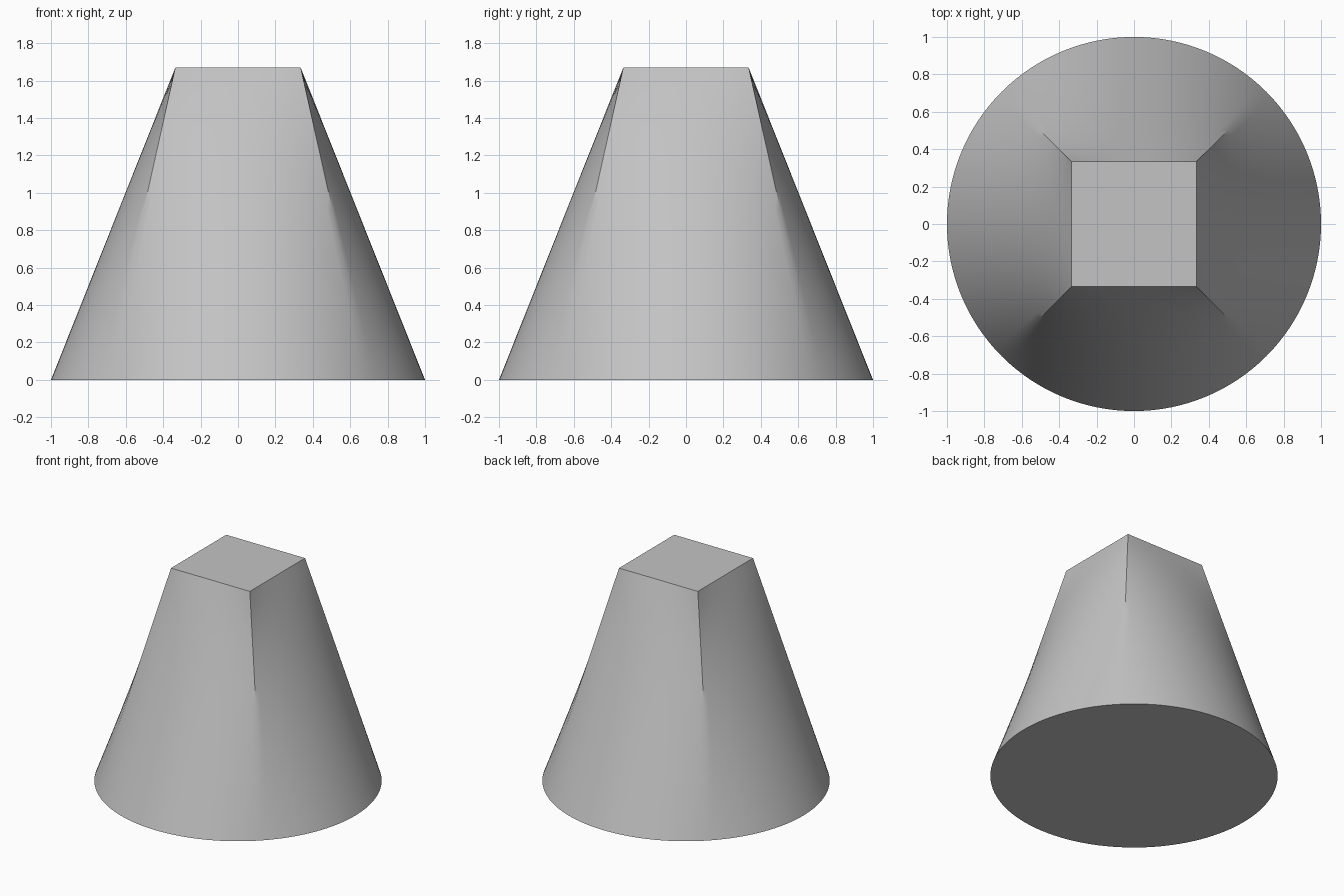
import bpy
import bmesh
from math import cos, sin, pi, radians
from mathutils import Vector

cube = bpy.data.objects.get("Cube")
if cube:
    bpy.data.objects.remove(cube, do_unlink=True)

HEIGHT = 1.67
RADIUS = 1.0
HALF = 0.335      # half width of the square top
PER_SIDE = 32     # segments along each side of the square
RINGS = 20

grey = bpy.data.materials.new("light_grey")
grey.use_nodes = True
colour = (0.55, 0.55, 0.55, 1)
grey.diffuse_color = colour
grey.node_tree.nodes["Principled BSDF"].inputs["Base Color"].default_value = colour


def outline_pair(i):
    """Matching points on the base circle and the top square."""
    side, step = divmod(i, PER_SIDE)
    t = step / PER_SIDE
    angle = (side + t) * pi / 2 - pi / 4
    base = Vector((RADIUS * cos(angle), RADIUS * sin(angle), 0))
    turn = side * pi / 2
    along = HALF * (2 * t - 1)
    top = Vector((HALF * cos(turn) - along * sin(turn),
                  HALF * sin(turn) + along * cos(turn), HEIGHT))
    return base, top


# Ruled body from the round base to the square top
bm = bmesh.new()
pairs = [outline_pair(i) for i in range(4 * PER_SIDE)]
rings = [[bm.verts.new(base.lerp(top, r / RINGS)) for base, top in pairs]
         for r in range(RINGS + 1)]
for low, high in zip(rings, rings[1:]):
    for i in range(len(low)):
        j = (i + 1) % len(low)
        bm.faces.new((low[i], low[j], high[j], high[i]))

# Flat caps
bm.faces.new(rings[0][::-1])
bm.faces.new(rings[-1])

mesh = bpy.data.meshes.new("round_to_square_body")
bm.to_mesh(mesh)
bm.free()
mesh.materials.append(grey)
body = bpy.data.objects.new("round_to_square_body", mesh)
bpy.context.collection.objects.link(body)

# Smooth flanks, with sharp rims and upper corners
bpy.ops.object.select_all(action="DESELECT")
body.select_set(True)
bpy.context.view_layer.objects.active = body
bpy.ops.object.shade_smooth_by_angle(angle=radians(30))
